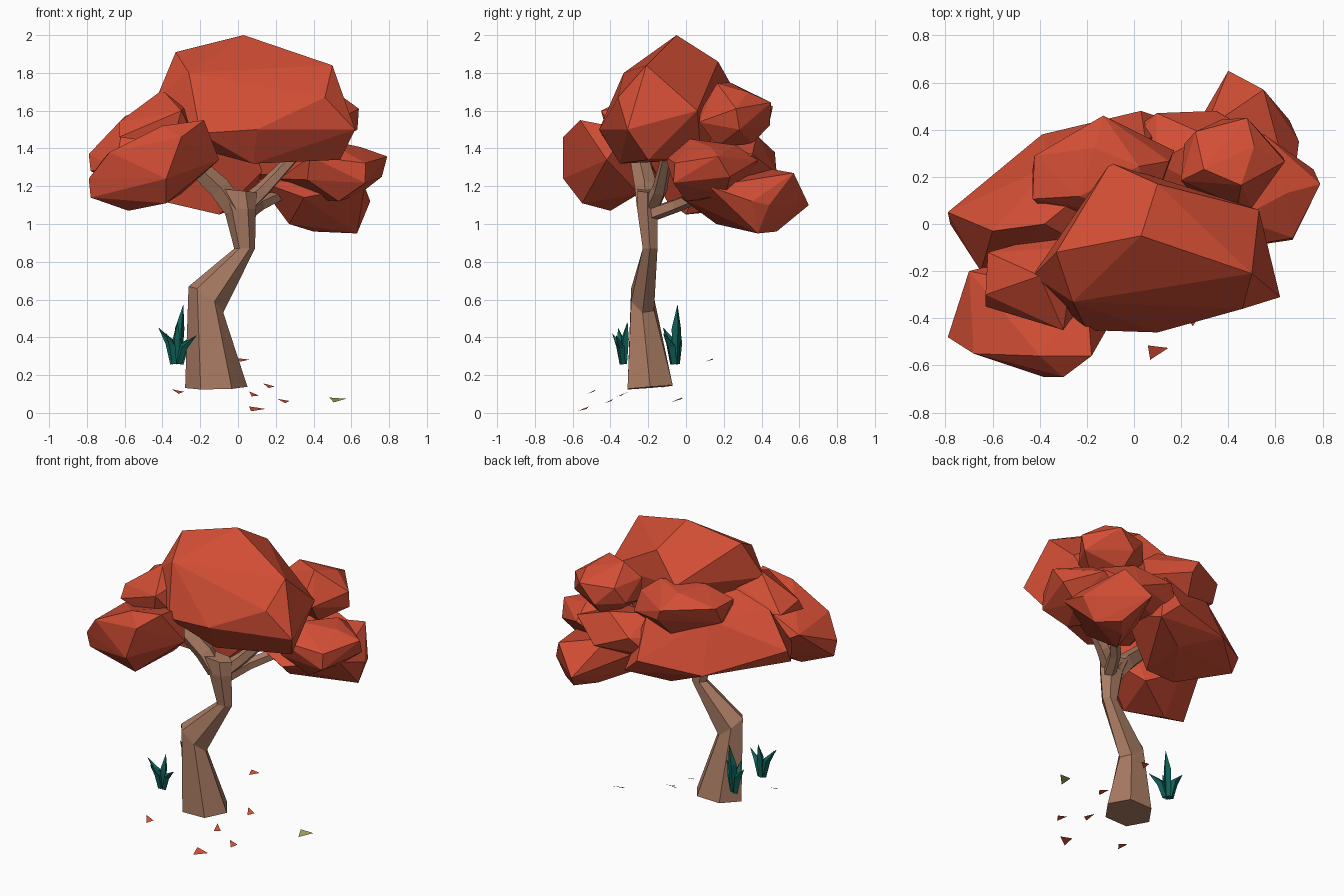
import bpy, bmesh, math, random
from mathutils import Vector


def material(name, rgb):
    m = bpy.data.materials.new(name)
    m.diffuse_color = (*rgb, 1)
    return m


RED = material("red_foliage", (0.64, 0.075, 0.035))
BARK = material("bark", (0.4, 0.2, 0.125))
GREEN = material("grass", (0.005, 0.12, 0.1))
OLIVE = material("olive_leaf", (0.35, 0.33, 0.1))


def finish(bm, name, mat):
    bmesh.ops.recalc_face_normals(bm, faces=bm.faces)
    me = bpy.data.meshes.new(name)
    bm.to_mesh(me)
    bm.free()
    ob = bpy.data.objects.new(name, me)
    bpy.context.collection.objects.link(ob)
    me.materials.append(mat)
    return ob


def hull(name, pts):
    """Faceted foliage mass wrapped round a few corner points."""
    bm = bmesh.new()
    for p in pts:
        bm.verts.new(p)
    bmesh.ops.convex_hull(bm, input=bm.verts)
    for v in [v for v in bm.verts if not v.link_faces]:
        bm.verts.remove(v)
    return finish(bm, name, RED)


def cluster(name, lo, hi, seed):
    """Irregular faceted clump filling a box."""
    rnd = random.Random(seed)
    pts = []
    for f, n, r in ((0, 3, 0.5), (0.33, 5, 1), (0.7, 5, 0.95), (1, 3, 0.5)):
        off = rnd.random() * 6
        for i in range(n):
            a = off + math.tau * (i + rnd.uniform(-0.25, 0.25)) / n
            k = r * rnd.uniform(0.9, 1.1)
            pts.append([k * math.cos(a), k * math.sin(a), f + rnd.uniform(-0.1, 0.1)])
    for ax in range(3):
        a, b = min(p[ax] for p in pts), max(p[ax] for p in pts)
        for p in pts:
            p[ax] = lo[ax] + (hi[ax] - lo[ax]) * (p[ax] - a) / (b - a)
    return hull(name, pts)


def skin(bm, rings):
    n = len(rings[0])
    loops = [[bm.verts.new(p) for p in r] for r in rings]
    for a, b in zip(loops, loops[1:]):
        for i in range(n):
            j = (i + 1) % n
            bm.faces.new((a[i], a[j], b[j], b[i]))
    bm.faces.new(loops[0])
    bm.faces.new(loops[-1])


def tube(bm, path, radii, n=5):
    """Tapered limb with rings square to the path."""
    path = [Vector(p) for p in path]
    rings = []
    for i, (p, r) in enumerate(zip(path, radii)):
        t = path[min(i + 1, len(path) - 1)] - path[max(i - 1, 0)]
        q = t.to_track_quat('Z', 'Y')
        rings.append([p + q @ Vector((r * math.cos(math.tau * k / n),
                                      r * math.sin(math.tau * k / n), 0)) for k in range(n)])
    skin(bm, rings)


# Crown: large hand-shaped masses
hull("crown_top", [
    (0.03, -0.05, 2.0), (-0.33, -0.12, 1.91), (0.5, -0.21, 1.84), (0.1, 0.17, 1.86),
    (-0.1, 0.26, 1.7), (0.53, 0.06, 1.6), (0.62, -0.31, 1.5), (0.46, -0.36, 1.67),
    (0.1, -0.46, 1.5), (-0.2, -0.45, 1.48), (-0.26, -0.33, 1.8), (-0.43, -0.22, 1.67),
    (-0.22, -0.3, 1.4), (0.08, -0.35, 1.32), (0.54, -0.2, 1.34), (0.3, 0.08, 1.34),
    (-0.1, 0.05, 1.4)])
hull("crown_front_left", [
    (-0.79, -0.48, 1.24), (-0.78, -0.46, 1.14), (-0.68, -0.55, 1.38), (-0.58, -0.4, 1.07),
    (-0.38, -0.55, 1.11), (-0.38, -0.65, 1.24), (-0.3, -0.65, 1.46), (-0.18, -0.56, 1.55),
    (-0.4, -0.56, 1.52), (-0.1, -0.42, 1.34), (-0.2, -0.3, 1.5), (-0.7, -0.2, 1.36),
    (-0.5, -0.15, 1.25), (-0.3, -0.25, 1.16)])
hull("crown_back_left", [
    (-0.79, 0.05, 1.37), (-0.78, 0.0, 1.28), (-0.65, -0.2, 1.3), (-0.39, 0.38, 1.22),
    (0.03, 0.48, 1.25), (0.15, 0.44, 1.14), (-0.1, 0.0, 1.05), (-0.4, -0.1, 1.12),
    (-0.6, -0.03, 1.57), (-0.35, 0.25, 1.54), (0.05, 0.35, 1.5), (0.15, 0.1, 1.3),
    (-0.2, -0.1, 1.5), (-0.1, 0.3, 1.08), (-0.38, 0.0, 1.66)])
hull("crown_back_right", [
    (0.4, 0.65, 1.1), (0.66, 0.44, 1.1), (0.63, 0.38, 0.95), (0.4, 0.36, 0.96),
    (0.5, 0.48, 0.96), (0.27, 0.16, 1.0), (0.14, 0.2, 1.2), (0.1, 0.02, 1.23),
    (0.55, 0.57, 1.27), (0.3, 0.4, 1.3), (0.7, 0.35, 1.12), (0.67, 0.12, 1.2),
    (0.35, -0.03, 1.14)])
hull("clump_left", [
    (-0.63, -0.35, 1.46), (-0.62, -0.12, 1.5), (-0.63, -0.3, 1.54), (-0.4, -0.22, 1.71),
    (-0.3, -0.45, 1.6), (-0.25, -0.38, 1.5), (-0.25, -0.1, 1.65), (-0.33, -0.04, 1.5),
    (-0.35, -0.4, 1.42)])

# Crown: smaller clumps
cluster("clump_back", (-0.43, 0.0, 1.38), (0.17, 0.46, 1.72), 5)
cluster("clump_back_right", (0.2, 0.07, 1.41), (0.64, 0.45, 1.75), 8)
cluster("clump_right", (0.22, -0.11, 1.12), (0.79, 0.38, 1.45), 11)
cluster("clump_back_low", (-0.08, 0.05, 1.2), (0.58, 0.48, 1.47), 14)

# Trunk: centre, radii and x/y tilt of each ring
bm = bmesh.new()
rings = []
for x, y, z, rx, ry, tx, ty in ((-0.115, -0.19, 0.135, 0.165, 0.138, 0.02, 0.08),
                                (-0.17, -0.23, 0.6, 0.092, 0.07, -0.75, -0.4),
                                (0.035, -0.19, 0.87, 0.055, 0.045, 0.0, 0.0),
                                (0.01, -0.205, 1.08, 0.085, 0.062, 0.0, 0.0),
                                (-0.02, -0.205, 1.18, 0.12, 0.06, -0.1, 0.0)):
    ring = []
    for k in range(6):
        a = math.tau * k / 6
        dx, dy = rx * math.cos(a), ry * math.sin(a)
        ring.append((x + dx, y + dy, z + tx * dx + ty * dy))
    rings.append(ring)
skin(bm, rings)
finish(bm, "trunk", BARK)

# Branches
bm = bmesh.new()
tube(bm, [(-0.02, -0.2, 1.08), (-0.1, -0.21, 1.19), (-0.28, -0.25, 1.36)], [0.06, 0.062, 0.05])
tube(bm, [(0.04, -0.18, 1.1), (0.13, -0.14, 1.18), (0.3, -0.1, 1.36)], [0.05, 0.042, 0.03])
tube(bm, [(0.04, -0.19, 1.05), (0.11, -0.05, 1.1), (0.28, 0.15, 1.18)], [0.04, 0.038, 0.03])
finish(bm, "branches", BARK)

# Grass tufts: curved four-sided blades
for name, base, tips, w in (
        ("grass_back", (-0.32, -0.055, 0.26),
         [(-0.29, -0.045, 0.57), (-0.22, -0.12, 0.42), (-0.41, -0.03, 0.44), (-0.33, -0.12, 0.45)], 0.026),
        ("grass_front", (-0.33, -0.33, 0.26),
         [(-0.32, -0.31, 0.48), (-0.42, -0.36, 0.45), (-0.22, -0.37, 0.41), (-0.38, -0.39, 0.42)], 0.022)):
    bm = bmesh.new()
    for t in tips:
        b, t = Vector(base), Vector(t)
        d = t - b
        root = b + Vector((d.x * 0.15, d.y * 0.15, 0))
        mid = b + Vector((d.x * 0.38, d.y * 0.38, d.z * 0.6))
        tube(bm, [root, mid, t], [w * 0.75, w, 0.001], 4)
    finish(bm, name, GREEN)

# Fallen leaves: loose triangles tipped towards the front
for i, (x, y, z, off) in enumerate(((-0.32, -0.49, 0.115, 2.6), (0.03, 0.13, 0.28, 0.4),
                                    (0.16, -0.1, 0.145, 2.5), (0.08, -0.33, 0.1, 2.2),
                                    (0.24, -0.4, 0.065, 2.7), (0.1, -0.54, 0.02, 0.3),
                                    (0.53, -0.04, 0.07, 0.5))):
    bm = bmesh.new()
    r = 0.048 if i > 4 else 0.034
    tri = []
    for a in (0, 2.3, 3.7):
        dx, dy = r * math.cos(off + a), r * math.sin(off + a)
        tri.append(bm.verts.new((x + dx, y + dy, z + 0.4 * dy - 0.1 * dx)))
    bm.faces.new(tri)
    finish(bm, "fallen_leaf_%d" % (i + 1), OLIVE if i == 6 else RED)
